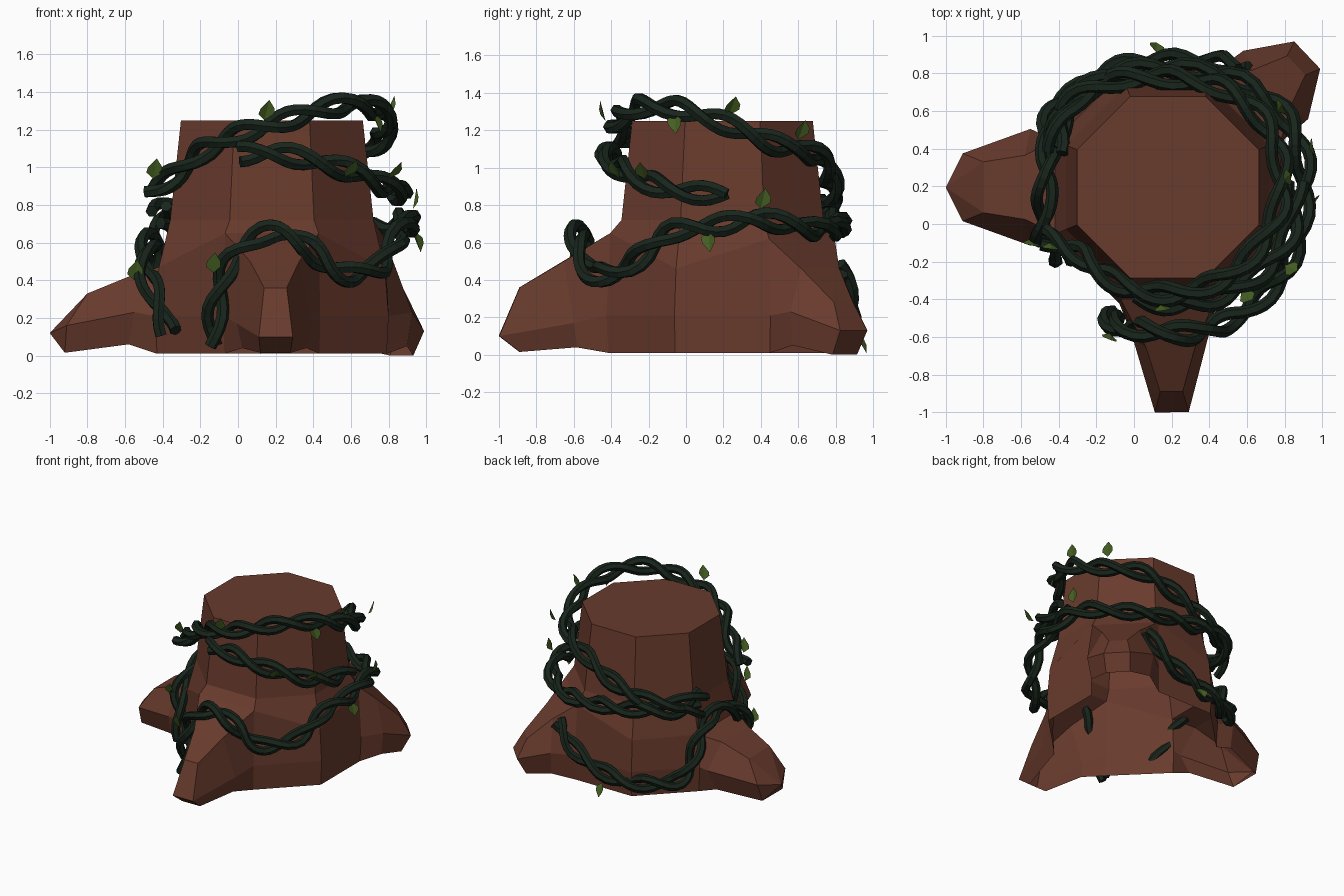
import bpy, bmesh, math
from mathutils import Vector

if "Cube" in bpy.data.objects:
    bpy.data.objects.remove(bpy.data.objects["Cube"])

CX, CY = 0.18, 0.195          # trunk axis


def material(name, rgb):
    m = bpy.data.materials.new(name)
    m.diffuse_color = (*rgb, 1)
    m.use_nodes = True
    m.node_tree.nodes["Principled BSDF"].inputs["Base Color"].default_value = m.diffuse_color
    return m


BARK = material("red brown bark", (0.14, 0.043, 0.026))
VINE = material("dark green vine", (0.009, 0.018, 0.011))
LEAF = material("leaf green", (0.06, 0.115, 0.016))


def finish(bm, name, mat):
    bmesh.ops.recalc_face_normals(bm, faces=bm.faces)
    me = bpy.data.meshes.new(name)
    bm.to_mesh(me)
    bm.free()
    me.materials.append(mat)
    ob = bpy.data.objects.new(name, me)
    bpy.context.collection.objects.link(ob)
    return ob


# ---- stump: eight-sided flared trunk, open underneath, with three roots
LEVELS = [(0.61, 0.01), (0.62, 0.21), (0.60, 0.46), (0.54, 0.72), (0.483, 1.25)]
# face index: direction, shoulder height, middle section, end section (dist, half width, z)
# for top / side / bottom, and an optional pointed tip
ROOTS = {
    5: (271, 0.65, [(0.85, 0.13, 0.50), (0.80, 0.20, 0.17), (0.78, 0.17, 0.04)],
        [(1.085, 0.06, 0.36), (1.195, 0.09, 0.10), (1.085, 0.08, 0.015)], None),
    3: (180, 0.47, [(0.76, 0.17, 0.42), (0.73, 0.31, 0.23), (0.76, 0.24, 0.06)],
        [(0.98, 0.135, 0.33), (1.09, 0.18, 0.16), (1.10, 0.13, 0.015)], (1.18, 0.12)),
    0: (43.5, 0.62, [(0.76, 0.14, 0.46), (0.79, 0.25, 0.23), (0.78, 0.22, 0.05)],
        [(0.94, 0.07, 0.28), (1.02, 0.10, 0.13), (0.95, 0.09, 0.0)], None),
}
bm = bmesh.new()
rings = []
for i, (ap, z) in enumerate(LEVELS):
    ring = []
    for k in range(8):
        a = math.radians(22.5 + 45 * k)
        zz = z
        if i == 2:            # lift the shoulder where a root joins
            for f in ROOTS:
                if k in (f, (f + 1) % 8):
                    zz = ROOTS[f][1]
        r = ap / math.cos(math.pi / 8)
        ring.append(bm.verts.new((CX + r * math.cos(a), CY + r * math.sin(a), zz)))
    rings.append(ring)
for i in range(4):
    for k in range(8):
        if i < 2 and k in ROOTS:
            continue
        n = (k + 1) % 8
        bm.faces.new((rings[i][k], rings[i][n], rings[i + 1][n], rings[i + 1][k]))
bm.faces.new(rings[4])

for k, (deg, _, mid, end, tip) in ROOTS.items():
    a = math.radians(deg)
    d, p = Vector((math.cos(a), math.sin(a), 0)), Vector((-math.sin(a), math.cos(a), 0))
    c = Vector((CX, CY, 0))

    def section(s):
        pts = [(q, -1) for q in s] + [(q, 1) for q in reversed(s)]
        return [bm.verts.new(c + d * q[0] + p * q[1] * sg + Vector((0, 0, q[2]))) for q, sg in pts]

    n = (k + 1) % 8
    loops = [[rings[2][k], rings[1][k], rings[0][k], rings[0][n], rings[1][n], rings[2][n]],
             section(mid), section(end)]
    for A, B in zip(loops, loops[1:]):
        for j in (0, 1, 3, 4, 5):        # the underside stays open
            m = (j + 1) % 6
            bm.faces.new((A[j], A[m], B[m], B[j]))
    E = loops[-1]
    if tip:
        t = bm.verts.new(c + d * tip[0] + Vector((0, 0, tip[1])))
        for j in range(6):
            bm.faces.new((E[j], E[(j + 1) % 6], t))
    else:
        bm.faces.new((E[0], E[1], E[4], E[5]))
        bm.faces.new((E[1], E[2], E[3], E[4]))
finish(bm, "stump", BARK)


# ---- vines: two strands twisted round each path
def smooth_path(pts, steps=5):
    P = [Vector(p) for p in pts]
    P = [2 * P[0] - P[1]] + P + [2 * P[-1] - P[-2]]
    out = []
    for i in range(1, len(P) - 2):
        a, b, c, d = P[i - 1:i + 3]
        for s in range(steps):
            t = s / steps
            out.append(0.5 * (2 * b + (c - a) * t + (2 * a - 5 * b + 4 * c - d) * t * t
                              + (3 * b - a - 3 * c + d) * t ** 3))
    return out + [P[-2]]


def frames(path):
    res = []
    for i, q in enumerate(path):
        t = (path[min(i + 1, len(path) - 1)] - path[max(i - 1, 0)]).normalized()
        o = Vector((q.x - CX, q.y - CY, 0))
        o = (o - t * o.dot(t)).normalized()
        res.append((q, o, t.cross(o)))
    return res


def tube(bm, path, r, sides=6):
    loops = []
    for q, o, b in frames(path):
        loops.append([bm.verts.new(q + r * (math.cos(w) * o + math.sin(w) * b))
                      for w in (2 * math.pi * j / sides for j in range(sides))])
    for A, B in zip(loops, loops[1:]):
        for j in range(sides):
            m = (j + 1) % sides
            bm.faces.new((A[j], A[m], B[m], B[j]))
    bm.faces.new(loops[0])
    bm.faces.new(loops[-1])


def vine(name, pts, phase=0.0, off=0.041, r=0.033, period=0.56):
    path = smooth_path(pts)
    fr = frames(path)
    bm = bmesh.new()
    for s in (0, math.pi):
        strand, length = [], 0
        for i, (q, o, b) in enumerate(fr):
            if i:
                length += (q - path[i - 1]).length
            w = phase + s + 2 * math.pi * length / period
            strand.append(q + off * (math.cos(w) * o + math.sin(w) * b))
        tube(bm, strand, r)
    finish(bm, name, VINE)


vine("lower_vine", [
    (-.13, -.50, .05), (-.11, -.52, .30), (-.02, -.55, .53), (.18, -.57, .66), (.35, -.58, .60),
    (.47, -.53, .47), (.60, -.46, .43), (.76, -.30, .48), (.86, -.10, .65), (.90, .15, .69),
    (.89, .38, .73), (.78, .60, .68), (.50, .78, .67), (.10, .82, .70), (-.16, .77, .73),
    (-.35, .62, .71), (-.43, .42, .67)])
vine("root_vine", [
    (.58, .83, .46), (.40, .86, .28), (.10, .86, .16), (-.12, .81, .13), (-.36, .66, .15),
    (-.44, .57, .27), (-.45, .46, .48), (-.46, .28, .61), (-.48, .10, .57), (-.49, -.05, .44),
    (-.43, -.13, .30), (-.37, -.20, .12)], 1.0)
vine("middle_vine", [
    (.01, -.39, 1.07), (.20, -.42, 1.08), (.40, -.40, 1.03), (.60, -.31, .98), (.76, -.17, .91),
    (.84, .0, .87), (.86, .22, .86)], 1.5)
vine("upper_vine", [
    (-.48, -.07, .87), (-.35, -.12, .95), (-.20, -.23, 1.08), (-.05, -.33, 1.16), (.15, -.37, 1.22),
    (.35, -.34, 1.28), (.55, -.24, 1.33), (.70, -.06, 1.32), (.78, .12, 1.27), (.78, .32, 1.19),
    (.71, .52, 1.11), (.53, .69, 1.07), (.35, .75, 1.00), (.10, .78, .88), (-.18, .74, .79),
    (-.37, .60, .77), (-.42, .38, .78)], 0.5)

# ---- leaves: small folded diamonds (x, y, z, up or down, facing angle, outward lean)
LEAVES = [(-.45, -.10, .94, 1, -95, .3), (.14, -.43, 1.25, 1, -80, .3), (.79, .23, 1.28, 1, 20, .5),
          (.76, .60, 1.15, 1, 30, .4), (.72, -.06, 1.29, -1, -25, .3), (.57, -.36, .95, 1, -50, .8),
          (.80, -.22, .94, 1, -35, .8), (.93, .40, .78, 1, 10, .2), (.94, .12, .66, -1, -30, .2),
          (-.13, -.58, .44, 1, -110, .3), (-.55, -.08, .40, 1, -100, .3),
          (.12, .91, .11, -1, 70, .5)]
bm = bmesh.new()
for x, y, z, up, deg, lean in LEAVES:
    a = math.radians(deg)
    o = Vector((math.cos(a), math.sin(a), 0))
    side = Vector((-o.y, o.x, 0))
    along = (Vector((0, 0, up)) + lean * o + 0.2 * side).normalized()
    q = Vector((x, y, z))

    def v(l, w, h=0.0):
        return bm.verts.new(q + along * l + side * w + o * h)

    base, end = v(0, 0), v(0.115, 0)
    for s in (-1, 1):
        bm.faces.new((base, v(0.035, 0.042 * s, 0.012), v(0.065, 0.038 * s, 0.012), end))
finish(bm, "leaves", LEAF)
